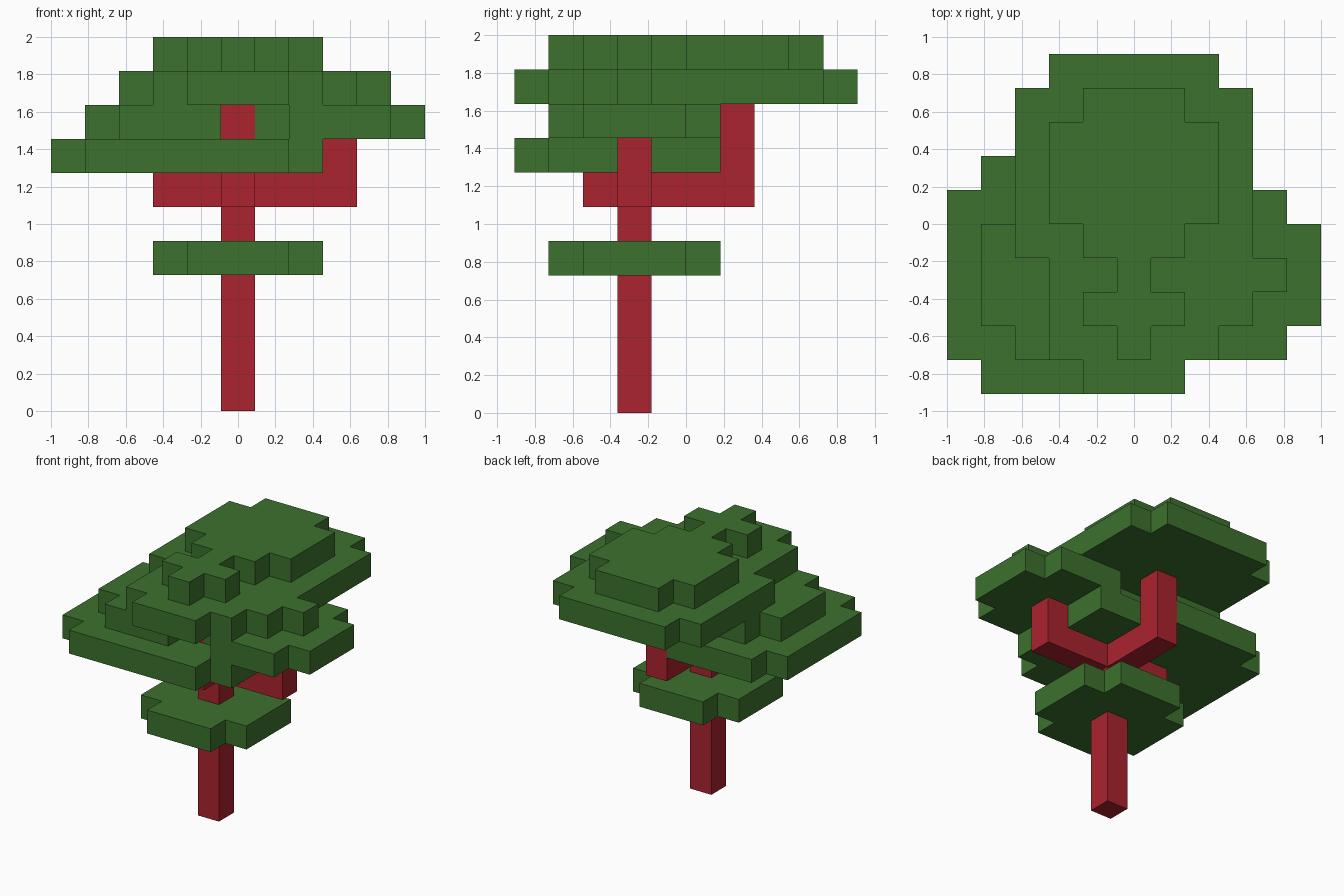
import bpy
import bmesh

cube = bpy.data.objects.get("Cube")
if cube:
    bpy.data.objects.remove(cube, do_unlink=True)

U = 2 / 11  # edge length of one block


def make_material(name, rgb):
    mat = bpy.data.materials.new(name)
    mat.use_nodes = True
    color = (*rgb, 1)
    mat.diffuse_color = color
    bsdf = next(n for n in mat.node_tree.nodes if n.type == 'BSDF_PRINCIPLED')
    bsdf.inputs["Base Color"].default_value = color
    return mat


leaf_green = make_material("leaf green", (0.045, 0.165, 0.027))
bark_red = make_material("bark red", (0.40, 0.017, 0.027))


def rect(x0, x1, y0, y1):
    """Block columns of a rectangle, ends included."""
    return {(x, y) for x in range(x0, x1 + 1) for y in range(y0, y1 + 1)}


def clipped(x0, x1, y0, y1):
    """Rectangle without its four corner blocks."""
    return rect(x0, x1, y0, y1) - {(x0, y0), (x0, y1), (x1, y0), (x1, y1)}


def pad(cx, cy, r):
    """Square pad around a block, corners clipped."""
    return clipped(cx - r, cx + r, cy - r, cy + r)


def slab(name, cells, z0, z1, mat):
    """Extrude a footprint of blocks from level z0 to level z1."""
    bm = bmesh.new()
    verts = {}

    def corner(x, y):
        if (x, y) not in verts:
            verts[x, y] = bm.verts.new((x * U - 1, (y - 5) * U, z0 * U))
        return verts[x, y]

    for x, y in sorted(cells):
        bm.faces.new([corner(x, y), corner(x + 1, y),
                      corner(x + 1, y + 1), corner(x, y + 1)])
    ext = bmesh.ops.extrude_face_region(bm, geom=bm.faces[:], use_keep_orig=True)
    top = [g for g in ext["geom"] if isinstance(g, bmesh.types.BMVert)]
    bmesh.ops.translate(bm, verts=top, vec=(0, 0, (z1 - z0) * U))
    bmesh.ops.recalc_face_normals(bm, faces=bm.faces[:])
    bmesh.ops.dissolve_limit(bm, angle_limit=0.01, verts=bm.verts[:], edges=bm.edges[:])
    mesh = bpy.data.meshes.new(name)
    bm.to_mesh(mesh)
    bm.free()
    mesh.materials.append(mat)
    obj = bpy.data.objects.new(name, mesh)
    bpy.context.collection.objects.link(obj)
    return obj


# Trunk, cross of branches and upright branch ends
slab("trunk", {(5, 3)}, 0, 6, bark_red)
slab("branches", rect(3, 8, 3, 3) | rect(5, 5, 2, 6), 6, 7, bark_red)
slab("left_branch_end", {(8, 3)}, 7, 8, bark_red)
slab("front_branch_end", {(5, 2)}, 7, 9, bark_red)
slab("back_branch_end", {(5, 6)}, 7, 9, bark_red)

# Small leaf collar around the trunk
slab("lower_leaves", pad(5, 3, 2), 4, 5, leaf_green)

# Wide crown on the right, with a smaller pad on it
wide = clipped(0, 7, 0, 6) - {(5, 6), (6, 6)}
slab("right_crown_base", wide, 7, 8, leaf_green)
slab("right_crown_top", pad(3, 3, 2) - {(5, 2)}, 8, 9, leaf_green)

# Left crown
slab("left_crown_base", pad(8, 3, 2), 8, 9, leaf_green)

# Joined upper layer of the left, front and back crowns
slab("upper_leaves", pad(5, 6, 3) | pad(5, 2, 2) | pad(8, 3, 1), 9, 10, leaf_green)

# Crown tops
slab("crown_tops", pad(5, 6, 2) | pad(5, 2, 1), 10, 11, leaf_green)
